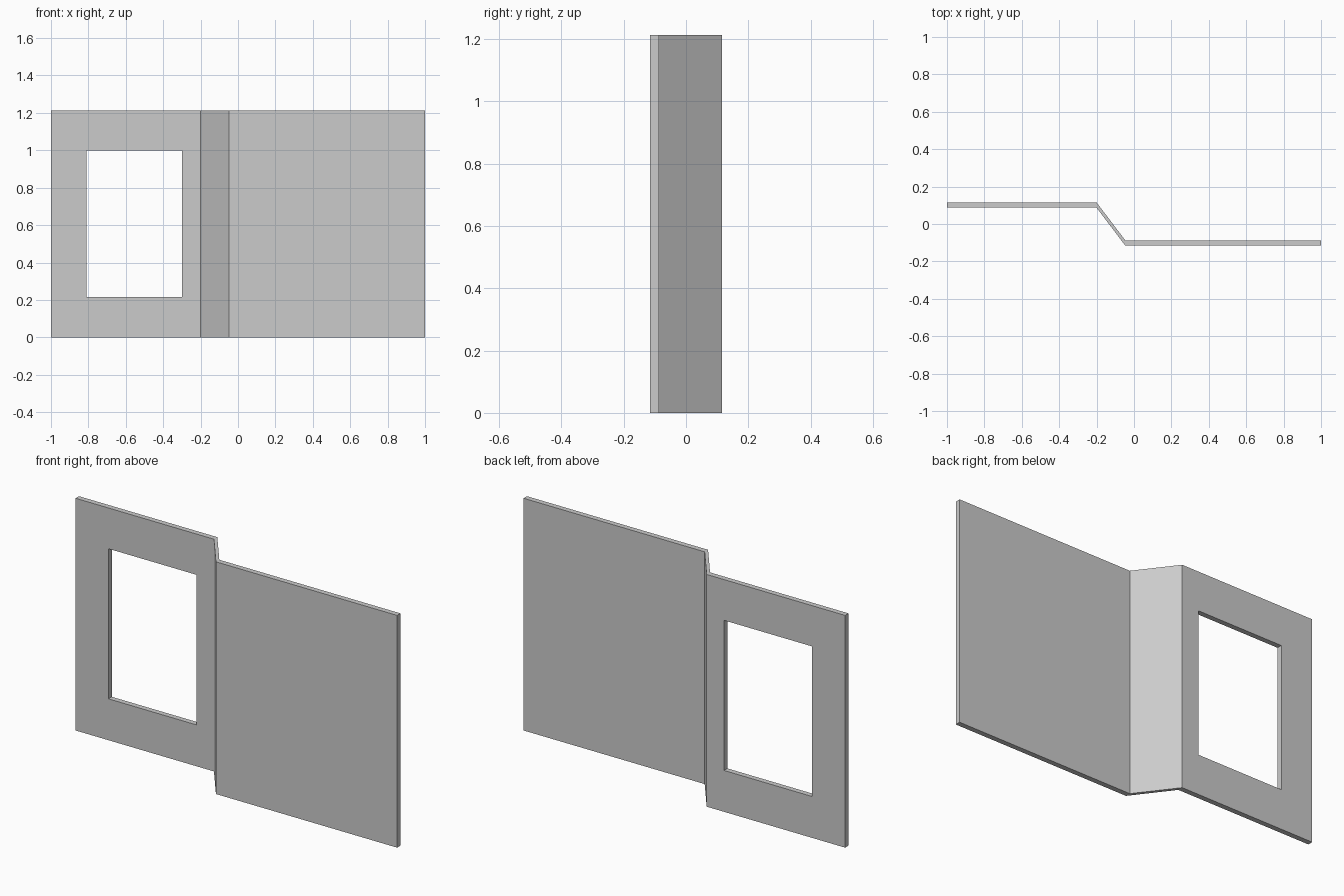
import bpy
import bmesh

HEIGHT = 1.213
THICK = 0.028

cube = bpy.data.objects.get("Cube")
if cube:
    bpy.data.objects.remove(cube, do_unlink=True)

grey = bpy.data.materials.new("plain grey")
grey.use_nodes = True
colour = (0.6, 0.6, 0.6, 1)
grey.diffuse_color = colour
grey.node_tree.nodes["Principled BSDF"].inputs["Base Color"].default_value = colour


def extrude_plan(name, plan, bottom, top):
    """Raise a closed plan outline into a solid."""
    bm = bmesh.new()
    face = bm.faces.new([bm.verts.new((x, y, bottom)) for x, y in plan])
    grown = bmesh.ops.extrude_face_region(bm, geom=[face])["geom"]
    verts = [v for v in grown if isinstance(v, bmesh.types.BMVert)]
    bmesh.ops.translate(bm, verts=verts, vec=(0, 0, top - bottom))
    bmesh.ops.recalc_face_normals(bm, faces=bm.faces)
    mesh = bpy.data.meshes.new(name)
    bm.to_mesh(mesh)
    bm.free()
    mesh.materials.append(grey)
    obj = bpy.data.objects.new(name, mesh)
    bpy.context.collection.objects.link(obj)
    return obj


# Stepped wall: rear panel, slanted joint, front panel
back_edge = [(-1, 0.115), (-0.2, 0.115), (-0.047, -0.087), (1, -0.087)]
front_edge = [(x, y - THICK) for x, y in reversed(back_edge)]
wall = extrude_plan("stepped_wall", back_edge + front_edge, 0, HEIGHT)

# Window opening through the rear panel
opening = [(-0.81, 0), (-0.3, 0), (-0.3, 0.2), (-0.81, 0.2)]
cutter = extrude_plan("window_cutter", opening, 0.216, 1.0)
cutter.hide_render = True
cutter.hide_viewport = True
cutter.display_type = 'WIRE'

cut = wall.modifiers.new("window_opening", 'BOOLEAN')
cut.operation = 'DIFFERENCE'
cut.solver = 'EXACT'
cut.object = cutter
